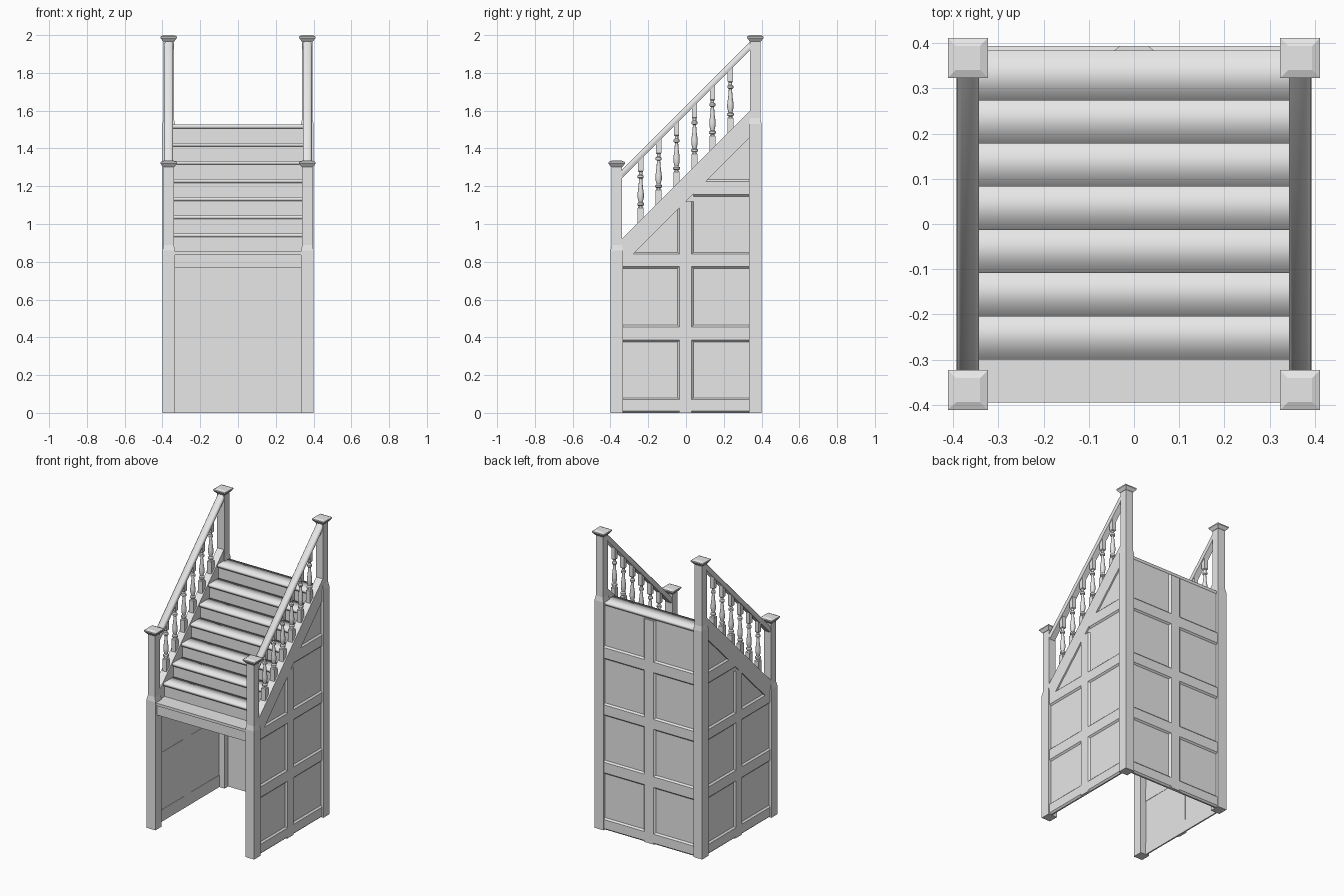
import bpy
import bmesh
from math import sin, cos, pi, radians

if "Cube" in bpy.data.objects:
    bpy.data.objects.remove(bpy.data.objects["Cube"])

GREY = (0.8, 0.8, 0.8, 1)
paint = bpy.data.materials.new("light_grey")
paint.use_nodes = True
paint.diffuse_color = GREY
paint.node_tree.nodes["Principled BSDF"].inputs["Base Color"].default_value = GREY


def loft(name, rings, caps=True, smooth=None):
    """Skin a list of equal-length point rings into one object."""
    bm = bmesh.new()
    rows = [[bm.verts.new(p) for p in ring] for ring in rings]
    n = len(rows[0])
    for a, b in zip(rows, rows[1:]):
        for i in range(n):
            j = (i + 1) % n
            bm.faces.new((a[i], a[j], b[j], b[i]))
    if caps:
        bm.faces.new(rows[0][::-1])
        bm.faces.new(rows[-1])
    bmesh.ops.recalc_face_normals(bm, faces=bm.faces)
    mesh = bpy.data.meshes.new(name)
    bm.to_mesh(mesh)
    bm.free()
    if smooth:
        mesh.polygons.foreach_set("use_smooth", [True] * len(mesh.polygons))
        mesh.set_sharp_from_angle(angle=radians(smooth))
    mesh.materials.append(paint)
    obj = bpy.data.objects.new(name, mesh)
    bpy.context.collection.objects.link(obj)
    return obj


def box(name, x, y, z):
    return loft(name, [[(x[0], y[0], h), (x[1], y[0], h), (x[1], y[1], h), (x[0], y[1], h)] for h in z])


def turned(name, x, y, profile, sides=4, smooth=None):
    """Stack of (height, half width) rings; four sides give a square post."""
    k = 1 / cos(pi / sides)
    angles = [(i + 0.5) * 2 * pi / sides for i in range(sides)]
    return loft(name, [[(x + r * k * cos(a), y + r * k * sin(a), z) for a in angles]
                       for z, r in profile], smooth=smooth)


def side_plate(name, s, outline, x0, x1):
    """Extrude a (y, z) outline across x on side s."""
    return loft(name, [[(s * x, y, z) for y, z in outline] for x in (x0, x1)])


def frame_bar(name, u, v, place, inner, outer, bevel=(0.01, 0.01)):
    """Panel frame bar whose long edges are chamfered toward its face."""
    rings = []
    for d, bu, bv in ((inner, 0, 0), (outer - 0.01, 0, 0), (outer, *bevel)):
        rings.append([place(a, b, d) for a, b in
                      ((u[0] + bu, v[0] + bv), (u[1] - bu, v[0] + bv),
                       (u[1] - bu, v[1] - bv), (u[0] + bu, v[1] - bv))])
    return loft(name, rings)


POST = 0.367
WALL = 0.392
RAILS = [(-0.01, 0.08), (0.375, 0.465), (0.765, 0.85), (1.145, 1.235)]

for s, side in ((-1, "right"), (1, "left")):
    # Newel posts with flared caps
    for y, shoulder, top, end in ((-POST, 0.86, 1.335, "front"), (POST, 1.53, 2.0, "back")):
        turned(f"{side}_{end}_post", s * POST, y,
               [(0, 0.033), (shoulder, 0.033), (shoulder + 0.03, 0.027), (top - 0.025, 0.027)])
        turned(f"{side}_{end}_cap", s * POST, y,
               [(top - 0.034, 0.029), (top - 0.015, 0.044), (top - 0.007, 0.044), (top, 0.027)])

    # Sloping string and side panel sheet
    side_plate(f"{side}_string", s, [(-0.345, 0.915), (0.345, 1.605), (0.345, 1.465), (-0.345, 0.775)],
               0.343, WALL)
    side_plate(f"{side}_panel", s, [(-0.345, 0), (0.345, 0), (0.345, 1.5), (-0.345, 0.81)],
               0.375, WALL - 0.01)

    # Side frame: middle stile and rails, cut short where the string slopes
    def on_side(u, v, d, s=s):
        return (s * d, u, v)

    frame_bar(f"{side}_stile", (-0.045, 0.04), (0, 1.12), on_side, 0.373, WALL, (0.01, 0))
    for i, (low, high) in enumerate(RAILS):
        start = -0.345 if i < 3 else 0.04
        frame_bar(f"{side}_rail_{i}", (start, 0.345), (max(low, 0), high), on_side, 0.373, WALL, (0, 0.01))

    # Handrail with rounded top edges
    section = [(0.347, 1.58), (0.386, 1.58), (0.391, 1.595), (0.391, 1.613),
               (0.382, 1.625), (0.352, 1.625), (0.343, 1.613), (0.343, 1.595)]
    loft(f"{side}_handrail", [[(s * x, y, z + y) for x, z in section] for y in (-0.345, 0.345)], smooth=50)

    # Turned balusters on square blocks
    for i in range(6):
        y = -0.24 + 0.095 * i
        b = y + 1.24
        turned(f"{side}_baluster_foot_{i}", s * POST, y, [(b, 0.016), (b + 0.085, 0.016), (b + 0.09, 0.012)])
        turned(f"{side}_baluster_head_{i}", s * POST, y,
               [(b + 0.275, 0.01), (b + 0.28, 0.014), (b + 0.36, 0.014)])
        turned(f"{side}_baluster_{i}", s * POST, y,
               [(b + 0.085, 0.011), (b + 0.095, 0.01), (b + 0.1, 0.017), (b + 0.11, 0.017),
                (b + 0.116, 0.01), (b + 0.14, 0.016), (b + 0.16, 0.016), (b + 0.2, 0.011),
                (b + 0.24, 0.008), (b + 0.245, 0.015), (b + 0.256, 0.015), (b + 0.262, 0.009),
                (b + 0.28, 0.009)], sides=10, smooth=40)

# Treads and risers
RISE, GOING, HALF = 0.096, 0.0955, 0.344
for i in range(8):
    nose, top = -0.395 + GOING * i, 0.854 + RISE * i
    back = 0.384 if i == 7 else nose + GOING + 0.014
    if i == 0:
        box("tread_0", (-HALF, HALF), (nose, back), (top - 0.018, top))
        box("front_apron", (-HALF, HALF), (nose + 0.012, nose + 0.022), (0.768, top - 0.018))
    else:
        loft(f"tread_{i}", [[(x, nose, top - 0.02), (x, back, top - 0.02), (x, back, top), (x, nose, top)]
                            for x in (-HALF, HALF)], caps=False, smooth=180)
        box(f"riser_{i}", (-HALF, HALF), (nose + 0.012, nose + 0.02), (top - RISE - 0.01, top - 0.019))

# Back wall with its panel frame
box("back_panel", (-0.345, 0.345), (0.372, 0.383), (0, 1.506))


def on_back(u, v, d):
    return (u, d, v)


frame_bar("back_stile", (-0.045, 0.045), (0, 1.5), on_back, 0.375, 0.393, (0.013, 0))
for i, (low, high) in enumerate(RAILS):
    frame_bar(f"back_rail_{i}", (-0.345, 0.345), (max(low, 0), high), on_back, 0.375, 0.393, (0, 0.01))
